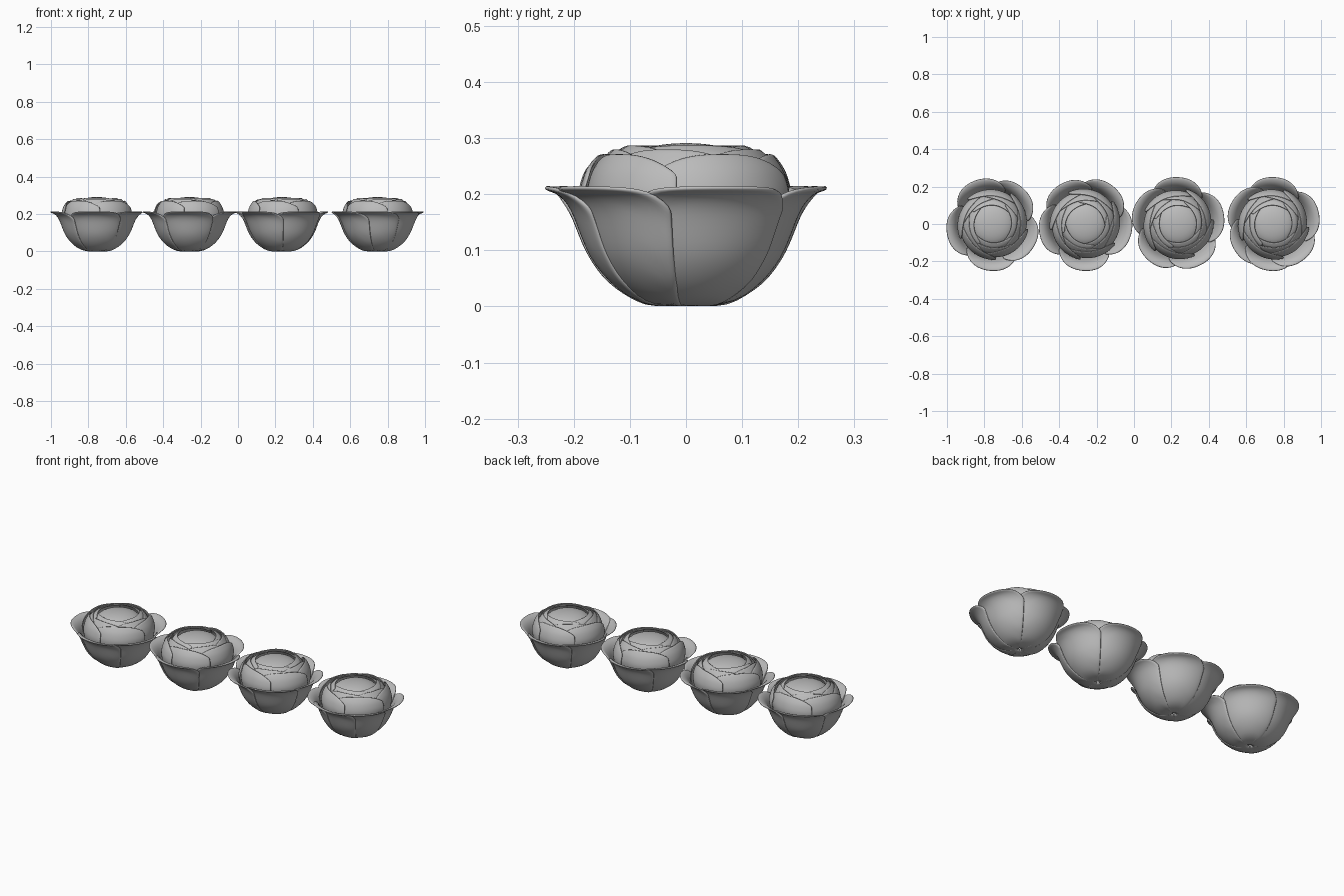
import bpy, bmesh, math, random

random.seed(4)
if "Cube" in bpy.data.objects:
    bpy.data.objects.remove(bpy.data.objects["Cube"], do_unlink=True)

grey = bpy.data.materials.new("petal grey")
grey.use_nodes = True
grey.diffuse_color = (0.5, 0.5, 0.5, 1)
grey.node_tree.nodes["Principled BSDF"].inputs["Base Color"].default_value = (0.5, 0.5, 0.5, 1)

# Profiles run from the base to the lip as (radius, height)
OUTER = [(0.0, 0.005), (0.075, 0.005), (0.135, 0.045), (0.17, 0.095),
         (0.187, 0.14), (0.202, 0.18), (0.226, 0.206), (0.252, 0.212)]
CUP = [(0.1, 0.04), (0.15, 0.09), (0.175, 0.15), (0.183, 0.2), (0.172, 0.24), (0.15, 0.272)]
MIDDLE = [(0.13, 0.1), (0.16, 0.16), (0.166, 0.21), (0.152, 0.25), (0.127, 0.28)]
INNER = [(0.12, 0.14), (0.145, 0.2), (0.138, 0.245), (0.122, 0.272), (0.1, 0.286)]
HEART = [(0.135, 0.18), (0.13, 0.23), (0.115, 0.262), (0.085, 0.28), (0.045, 0.289), (0.0, 0.292)]


def sample(profile, t):
    """Point at fraction t along a profile."""
    f = min(max(t, 0), 1) * (len(profile) - 1)
    i = min(int(f), len(profile) - 2)
    f -= i
    return [a + (b - a) * f for a, b in zip(profile[i], profile[i + 1])]


def finish(bm, name, x, thickness):
    bmesh.ops.remove_doubles(bm, verts=bm.verts, dist=0.0001)
    bmesh.ops.recalc_face_normals(bm, faces=bm.faces)
    mesh = bpy.data.meshes.new(name)
    bm.to_mesh(mesh)
    bm.free()
    mesh.materials.append(grey)
    ob = bpy.data.objects.new(name, mesh)
    bpy.context.collection.objects.link(ob)
    ob.location.x = x
    if thickness:
        solid = ob.modifiers.new("thickness", "SOLIDIFY")
        solid.thickness = thickness
        solid.offset = 0
    sub = ob.modifiers.new("smooth", "SUBSURF")
    sub.levels = sub.render_levels = 1
    bpy.ops.object.select_all(action="DESELECT")
    ob.select_set(True)
    bpy.context.view_layer.objects.active = ob
    bpy.ops.object.shade_smooth_by_angle(angle=math.radians(50))


def petal(name, x, profile, angle, half, drop, swirl, thickness, rows=12, cols=12):
    """Curved patch with a rounded lip; swirl tucks one side under its neighbour."""
    bm = bmesh.new()
    grid = []
    for j in range(rows + 1):
        row = []
        for i in range(cols + 1):
            u = 2 * i / cols - 1
            r, z = sample(profile, j / rows * (1 - drop * abs(u) ** 3))
            a = math.radians(angle + half * u)
            r *= 1 + swirl * u
            row.append(bm.verts.new((r * math.cos(a), r * math.sin(a), z)))
        grid.append(row)
    for low, high in zip(grid, grid[1:]):
        for i in range(cols):
            bm.faces.new((low[i], low[i + 1], high[i + 1], high[i]))
    finish(bm, name, x, thickness)


def heart(name, x, sides=24):
    """Closed dome in the middle."""
    bm = bmesh.new()
    rings = [[bm.verts.new((r * math.cos(math.tau * i / sides),
                            r * math.sin(math.tau * i / sides), z))
              for i in range(sides)] for r, z in HEART[:-1]]
    tip = bm.verts.new((0, 0, HEART[-1][1]))
    for i in range(sides):
        k = (i + 1) % sides
        for low, high in zip(rings, rings[1:]):
            bm.faces.new((low[i], low[k], high[k], high[i]))
        bm.faces.new((rings[-1][i], rings[-1][k], tip))
    finish(bm, name, x, 0)


# Flower centres and the directions of their outer petals
flowers = [
    (-0.755, (112, 48, -30, -94, 192)),
    (-0.26, (122, 54, -14, -94, 190)),
    (0.235, (90, 154, 230, 298, 12)),
    (0.745, (88, 14, -50, -98, 215, 150)),
]
for n, (x, angles) in enumerate(flowers, 1):
    for k, a in enumerate(angles):
        petal(f"flower_{n}_outer_petal_{k + 1}", x, OUTER, a, 43, 0.3, 0.03, 0.009)
    turn = random.uniform(0, 72)
    for layer, profile, count, half, drop in (("cup", CUP, 5, 48, 0.22),
                                              ("middle", MIDDLE, 5, 48, 0.2),
                                              ("inner", INNER, 4, 58, 0.15)):
        for k in range(count):
            a = turn + 360 * k / count + random.uniform(-6, 6)
            petal(f"flower_{n}_{layer}_petal_{k + 1}", x, profile, a, half, drop, 0.05, 0.007)
        turn += 38
    heart(f"flower_{n}_heart", x)
